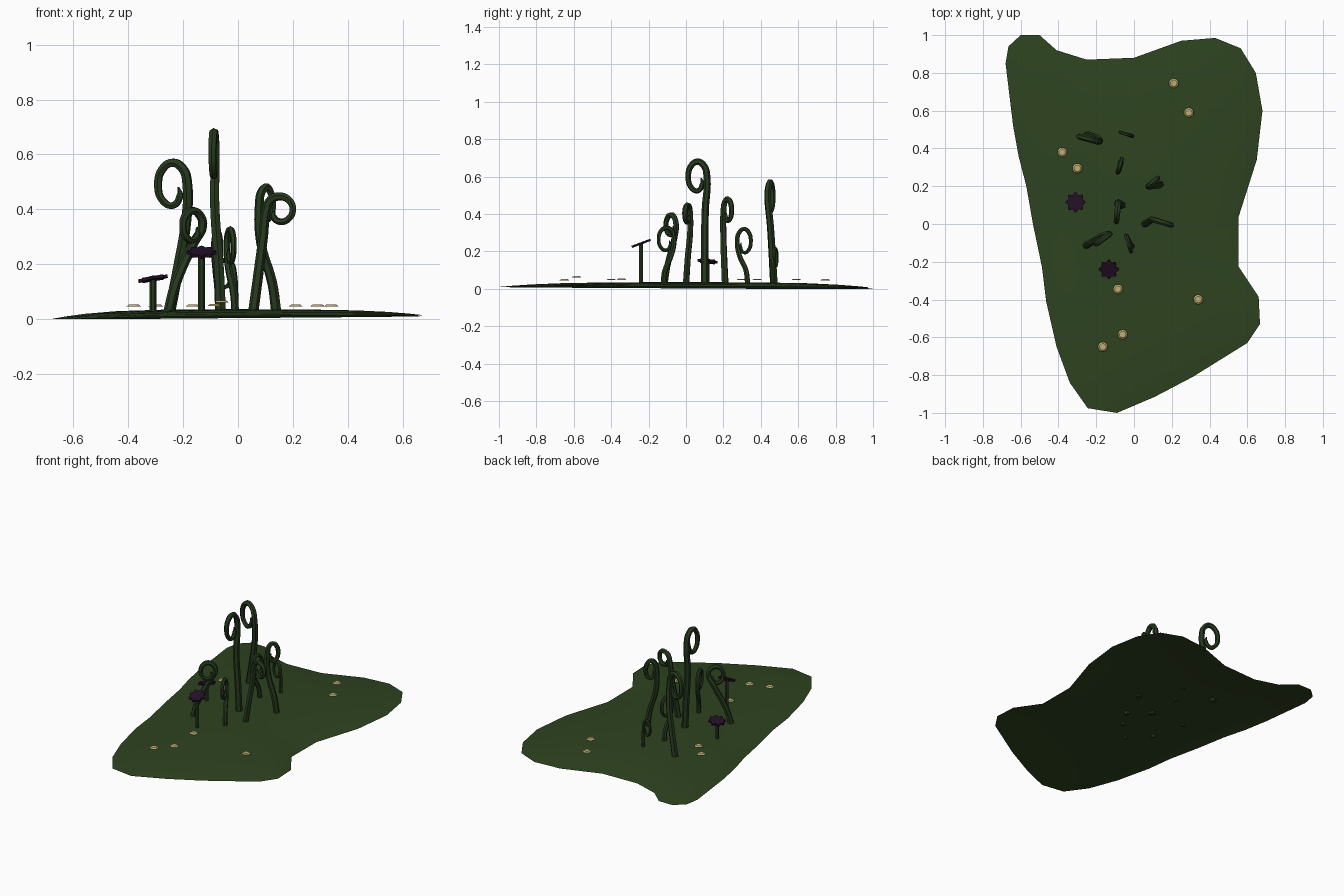
import bpy, bmesh, math
from mathutils import Matrix, Vector

if "Cube" in bpy.data.objects:
    bpy.data.objects.remove(bpy.data.objects["Cube"])


def material(name, rgb):
    m = bpy.data.materials.new(name)
    m.diffuse_color = (*rgb, 1)
    m.use_nodes = True
    m.node_tree.nodes["Principled BSDF"].inputs["Base Color"].default_value = m.diffuse_color
    return m


MOSS = material("moss", (0.027, 0.056, 0.014))
FERN = material("fern", (0.02, 0.042, 0.013))
PLUM = material("plum", (0.017, 0.005, 0.019))
CREAM = material("cream", (0.52, 0.44, 0.17))


def finish(name, bm, mat, smooth=True):
    bmesh.ops.recalc_face_normals(bm, faces=bm.faces[:])
    me = bpy.data.meshes.new(name)
    bm.to_mesh(me)
    bm.free()
    for p in me.polygons:
        p.use_smooth = smooth
    me.materials.append(mat)
    ob = bpy.data.objects.new(name, me)
    bpy.context.collection.objects.link(ob)
    return ob


# Ground: irregular outline, shrunk in rings that rise into a low mound
outline = [(-.60, 1), (-.50, 1), (-.41, .92), (-.25, .87), (0, .88), (.25, .97), (.43, .985),
           (.565, .93), (.645, .80), (.68, .60), (.65, .34), (.553, .035), (.553, -.225),
           (.66, -.385), (.667, -.53), (.60, -.63), (.31, -.81), (.11, -.915), (-.09, -1),
           (-.245, -.975), (-.34, -.84), (-.41, -.65), (-.465, -.41), (-.487, -.23),
           (-.535, 0), (-.57, .20), (-.61, .355), (-.64, .52), (-.68, .85), (-.665, .94)]
bm = bmesh.new()
rings = []
for f in (1, .93, .82, .65, .4):
    ring = []
    for x, y in outline:
        edge = max(0, .007 + .009 * x - .004 * y)
        ring.append(bm.verts.new((x * f, y * f, edge + (.035 - edge) * (1 - f ** 4))))
    rings.append(ring)
n = len(outline)
for a, b in zip(rings, rings[1:]):
    for i in range(n):
        j = (i + 1) % n
        bm.faces.new((a[j], a[i], b[i], b[j]))
top = bm.verts.new((0, 0, .036))
for i in range(n):
    bm.faces.new((rings[-1][(i + 1) % n], rings[-1][i], top))
finish("mossy_ground", bm, MOSS)


# Tapered tube along a smooth path
def tube(name, pts, radius, taper=True):
    cu = bpy.data.curves.new(name, 'CURVE')
    cu.dimensions = '3D'
    cu.bevel_depth = radius
    cu.bevel_resolution = 1
    cu.resolution_u = 5
    cu.use_fill_caps = True
    sp = cu.splines.new('BEZIER')
    sp.bezier_points.add(len(pts) - 1)
    for i, (bp, p) in enumerate(zip(sp.bezier_points, pts)):
        bp.co = p
        bp.handle_left_type = bp.handle_right_type = 'AUTO'
        t = i / (len(pts) - 1)
        bp.radius = (1.05 - .45 * t if t < .95 else .15) if taper else 1
    cu.materials.append(FERN)
    ob = bpy.data.objects.new(name, cu)
    bpy.context.collection.objects.link(ob)
    bpy.ops.object.select_all(action='DESELECT')
    ob.select_set(True)
    bpy.context.view_layer.objects.active = ob
    bpy.ops.object.convert(target='MESH')
    bpy.ops.object.shade_smooth_by_angle(angle=math.radians(50))


# Fern fronds: the stem, then a curl described by its centre, size and heading.
# (stem points, curl centre, curl half width, curl half height, heading vector, radius)
# The stem arrives on the back of the curl and rolls over toward the heading.
fronds = [
    ([(-.25, .47, .02), (-.215, .46, .2), (-.19, .45, .35)],
     (-.238, .45, .49), .055, .08, (-1, .25), .020),
    ([(-.01, .465, .02), (-.01, .465, .09)],
     (-.045, .477, .165), .032, .05, (-1, .3), .011),
    ([(-.07, .33, .02), (-.072, .32, .1), (-.08, .285, .18)],
     (-.075, .31, .255), .038, .065, (.3, 1), .014),
    ([(.14, .21, .02), (.125, .205, .13), (.083, .20, .28)],
     (.102, .222, .42), .032, .06, (.75, .66), .018),
    ([(-.062, .10, .02), (-.07, .10, .2), (-.085, .103, .42)],
     (-.088, .062, .60), .05, .08, (-.1, -1), .020),
    ([(.055, .0, .02), (.075, .01, .17), (.092, .022, .3)],
     (.152, .008, .40), .05, .047, (1, -.3), .018),
    ([(-.255, -.115, .02), (-.23, -.10, .12), (-.16, -.06, .28)],
     (-.165, -.08, .34), .045, .055, (-.8, -.6), .018),
    ([(-.01, -.12, .02), (-.015, -.115, .09), (-.035, -.075, .19)],
     (-.028, -.105, .265), .043, .062, (.3, -1), .014),
]
for k, (stem, c, rw, rh, head, rad) in enumerate(fronds):
    h = Vector((head[0], head[1], 0)).normalized()
    pts = [Vector(p) for p in stem]
    for deg, s in ((180, 1), (135, 1), (90, 1), (45, 1), (0, 1), (-45, 1),
                   (-90, .95), (-135, .7), (-165, .4)):
        a = math.radians(deg)
        pts.append(Vector(c) + h * rw * s * math.cos(a) + Vector((0, 0, rh * s * math.sin(a))))
    tube(f"fern_frond_{k + 1}", pts, rad)


# Dark flowers: tilted scalloped disc on a straight stem
def flower(k, x, y, z, tilt_x, tilt_y):
    tube(f"flower_stem_{k}", [(x, y, .02), (x, y, z - .002)], .012, taper=False)
    b = bmesh.new()
    count = 48
    loops = []
    for zz in (-.006, .006):
        loops.append([b.verts.new(((.047 + .007 * math.cos(8 * t)) * math.cos(t),
                                   (.047 + .007 * math.cos(8 * t)) * math.sin(t), zz))
                      for t in (2 * math.pi * i / count for i in range(count))])
    b.faces.new(loops[0])
    b.faces.new(loops[1])
    for i in range(count):
        j = (i + 1) % count
        b.faces.new((loops[0][i], loops[0][j], loops[1][j], loops[1][i]))
    b.transform(Matrix.Translation((x, y, z)) @ Matrix.Rotation(tilt_y, 4, 'Y')
                @ Matrix.Rotation(tilt_x, 4, 'X'))
    finish(f"flower_head_{k}", b, PLUM, smooth=False)


flower(1, -.133, -.24, .243, .36, 0)
flower(2, -.31, .115, .147, -.1, -.17)

# Pale petals: small flat domes hovering over the moss
spots = [(.21, .745, .045), (.29, .59, .046), (-.38, .38, .046), (-.30, .295, .046),
         (-.085, -.345, .047), (.34, -.40, .046), (-.06, -.585, .06), (-.165, -.65, .045)]
for k, (x, y, z) in enumerate(spots):
    b = bmesh.new()
    bmesh.ops.create_cone(b, cap_ends=True, segments=16, radius1=.026, radius2=.017, depth=.007,
                          matrix=Matrix.Translation((x, y, z + .004)))
    finish(f"pale_petal_{k + 1}", b, CREAM, smooth=False)
